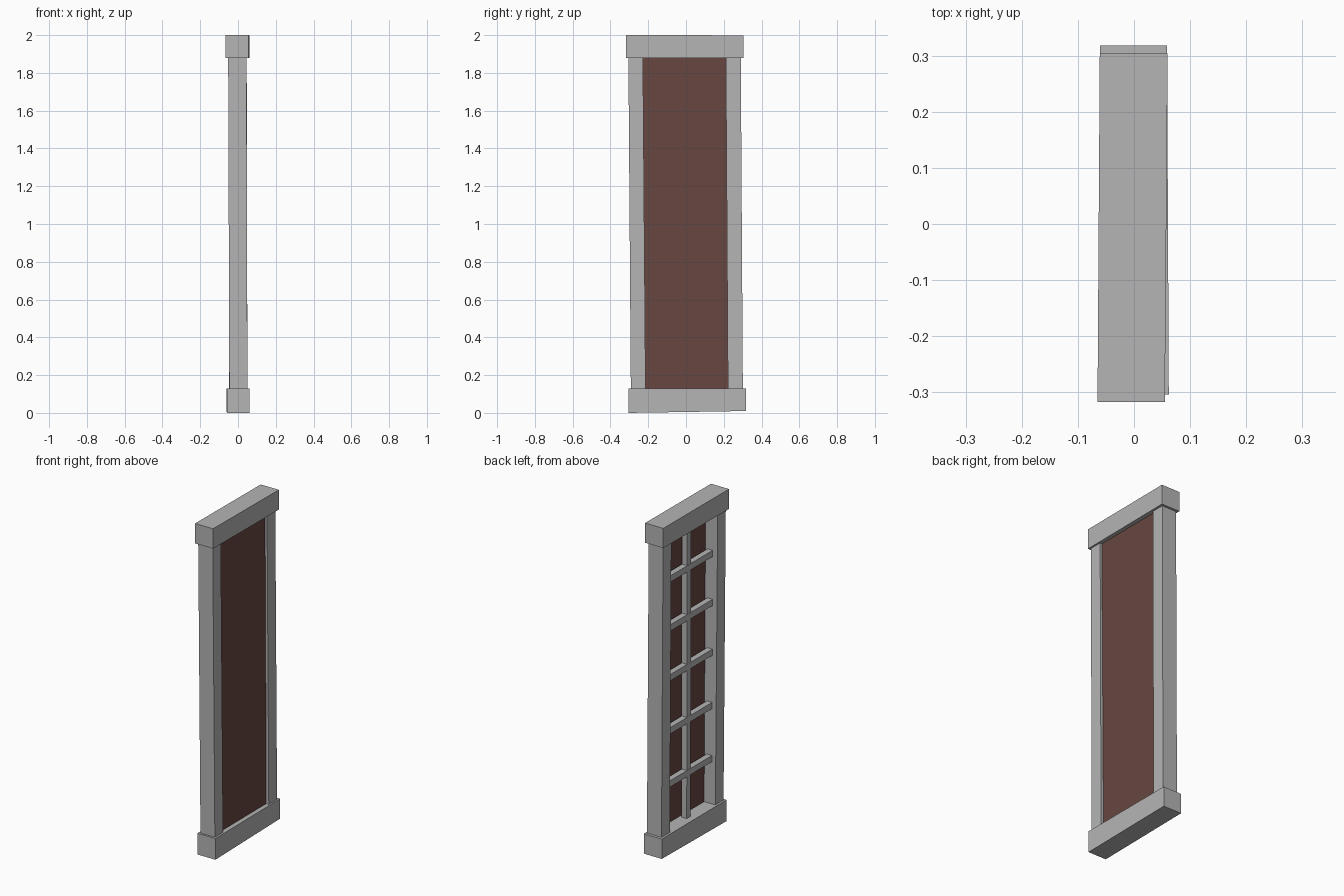
import bpy

if "Cube" in bpy.data.objects:
    bpy.data.objects.remove(bpy.data.objects["Cube"])


def mat(name, col):
    m = bpy.data.materials.new(name)
    m.diffuse_color = (*col, 1)
    m.use_nodes = True
    m.node_tree.nodes["Principled BSDF"].inputs["Base Color"].default_value = m.diffuse_color
    return m


GREY = mat("painted_grey", (0.46, 0.46, 0.46))
BROWN = mat("red_brown", (0.135, 0.062, 0.052))


def bar(name, axis, start, end, material):
    """Slightly crooked box along an axis: each end is (position, (lo, hi), (lo, hi))."""
    verts = []
    for pos, a, b in (start, end):
        for p, q in ((a[0], b[0]), (a[1], b[0]), (a[1], b[1]), (a[0], b[1])):
            verts.append((p, pos, q) if axis == 'Y' else (p, q, pos))
    faces = [(3, 2, 1, 0), (4, 5, 6, 7)]
    faces += [(i, (i + 1) % 4, (i + 1) % 4 + 4, i + 4) for i in range(4)]
    if axis == 'Y':
        faces = [f[::-1] for f in faces]
    me = bpy.data.meshes.new(name)
    me.from_pydata(verts, [], faces)
    me.materials.append(material)
    ob = bpy.data.objects.new(name, me)
    bpy.context.collection.objects.link(ob)
    return ob


# Head and sill beams (x range, z range at each end)
bar("head_beam", 'Y', (-0.317, (-0.065, 0.055), (1.88, 2.0)),
    (0.304, (-0.061, 0.06), (1.88, 1.999)), GREY)
bar("sill_beam", 'Y', (-0.304, (-0.058, 0.062), (0.0, 0.128)),
    (0.318, (-0.061, 0.059), (0.01, 0.13)), GREY)

# Side posts, leaning a little (x range, y range at each end)
bar("left_post", 'Z', (0.12, (-0.046, 0.05), (-0.292, -0.214)),
    (1.89, (-0.052, 0.045), (-0.305, -0.228)), GREY)
bar("right_post", 'Z', (0.12, (-0.047, 0.05), (0.222, 0.301)),
    (1.89, (-0.05, 0.046), (0.211, 0.29)), GREY)

# Panel behind the glazing bars
bar("panel", 'Z', (0.12, (0.029, 0.033), (-0.218, 0.226)),
    (1.89, (0.029, 0.033), (-0.232, 0.215)), BROWN)

# Glazing bars
bar("upright_bar", 'Z', (0.12, (-0.02, 0.016), (-0.015, 0.022)),
    (1.89, (-0.02, 0.016), (-0.02, 0.017)), GREY)
for i, z in enumerate((0.40, 0.72, 1.04, 1.34, 1.635)):
    bar(f"cross_bar_{i + 1}", 'Y', (-0.224, (-0.021, 0.014), (z - 0.019, z + 0.019)),
        (0.222, (-0.021, 0.014), (z - 0.019, z + 0.019)), GREY)
